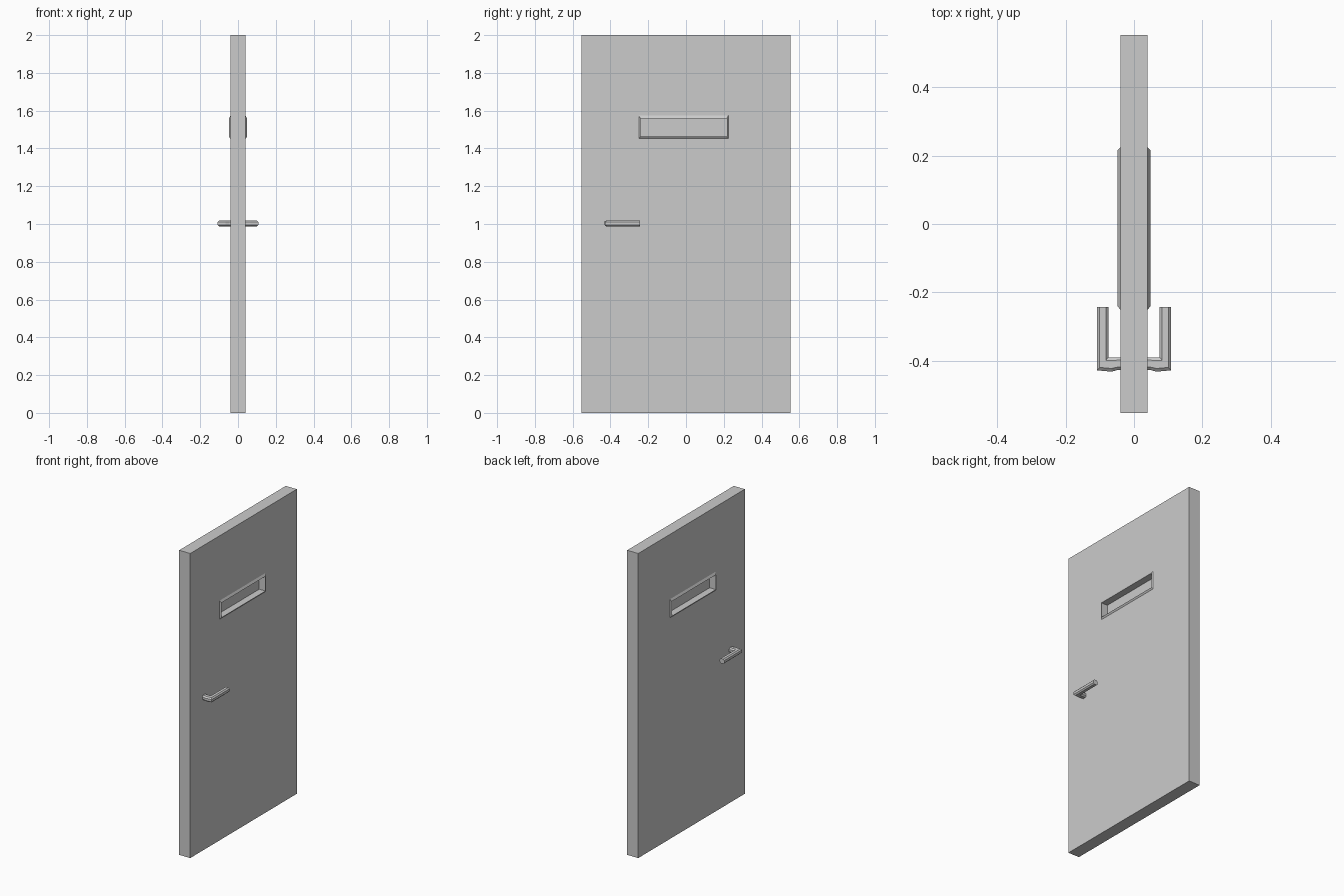
import bpy, bmesh

if "Cube" in bpy.data.objects:
    bpy.data.objects.remove(bpy.data.objects["Cube"])


def loft(name, rings, cap_start=False, cap_end=False):
    """Skin equal-length closed rings, then mirror the half across x = 0."""
    bm = bmesh.new()
    loops = [[bm.verts.new(p) for p in ring] for ring in rings]
    for a, b in zip(loops, loops[1:]):
        n = len(a)
        for i in range(n):
            bm.faces.new((a[i], a[(i + 1) % n], b[(i + 1) % n], b[i]))
    if cap_start:
        bm.faces.new(loops[0][::-1])
    if cap_end:
        bm.faces.new(loops[-1])
    mesh = bpy.data.meshes.new(name)
    bm.to_mesh(mesh)
    bm.free()
    obj = bpy.data.objects.new(name, mesh)
    bpy.context.collection.objects.link(obj)
    mirror = obj.modifiers.new("Mirror", "MIRROR")
    mirror.merge_threshold = 0.0001
    return obj


def rect(x, y0, y1, z0, z1):
    return [(x, y0, z0), (x, y1, z0), (x, y1, z1), (x, y0, z1)]


WALL = 0.04                                  # half thickness of the door
door = (-0.553, 0.553, 0.0, 2.0)
frame = (-0.25, 0.224, 1.452, 1.574)
opening = (-0.241, 0.216, 1.462, 1.559)

# Door slab with a window opening
loft("door_panel", [rect(0, *door), rect(WALL, *door), rect(WALL, *frame)])

# Raised bevelled window trim and its inner walls
loft("window_frame", [rect(WALL, *frame), rect(0.048, *opening), rect(0.003, *opening)])

# Recessed pane in the middle of the door
loft("window_pane", [rect(0.0, *opening), rect(0.003, *opening)], cap_end=True)


# Lever handle: chamfered section mitred round an L-shaped path
def section(outer, inner, z=1.003, h=0.0155):
    shape = [(-1, -.5), (-.55, -1), (.55, -1), (1, -.5),
             (1, .5), (.55, 1), (-.55, 1), (-1, .5)]
    mid = [(a + b) / 2 for a, b in zip(outer, inner)]
    half = [(b - a) / 2 for a, b in zip(outer, inner)]
    return [(mid[0] + u * half[0], mid[1] + u * half[1], z + v * h) for u, v in shape]


loft("door_handles", [
    section((0.03, -0.427), (0.03, -0.39)),
    section((0.048, -0.427), (0.048, -0.39)),
    section((0.066, -0.432), (0.066, -0.39)),
    section((0.108, -0.428), (0.075, -0.39)),
    section((0.108, -0.243), (0.075, -0.243)),
], cap_start=True, cap_end=True)

# Consistent outward normals
for obj in bpy.context.collection.objects:
    if obj.name == "door_handles":
        bm = bmesh.new()
        bm.from_mesh(obj.data)
        bmesh.ops.recalc_face_normals(bm, faces=bm.faces)
        bm.to_mesh(obj.data)
        bm.free()
